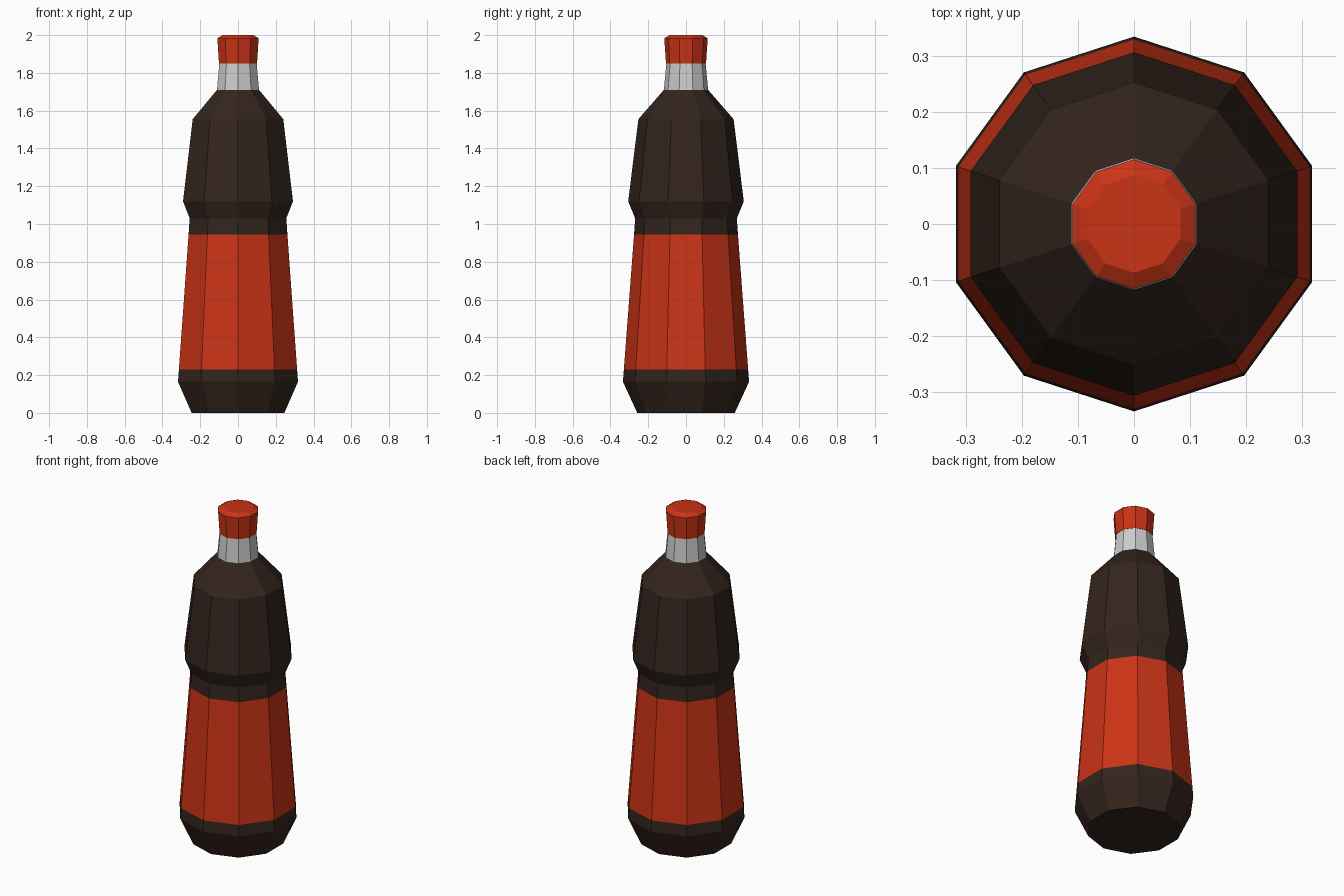
import bpy, bmesh
from math import sin, cos, pi

if "Cube" in bpy.data.objects:
    bpy.data.objects.remove(bpy.data.objects["Cube"])

SIDES = 10


def material(name, colour):
    mat = bpy.data.materials.new(name)
    mat.diffuse_color = (*colour, 1)
    mat.use_nodes = True
    mat.node_tree.nodes["Principled BSDF"].inputs["Base Color"].default_value = mat.diffuse_color
    return mat


def lathe(name, profile, mat=None, cap_bottom=False, cap_top=False):
    """Turn a (radius, height) profile into a flat-faced ten-sided band."""
    bm = bmesh.new()
    rings = []
    for r, z in profile:
        angles = [pi / 2 + 2 * pi * i / SIDES for i in range(SIDES)]
        rings.append([bm.verts.new((r * cos(a), r * sin(a), z)) for a in angles])
    for low, high in zip(rings, rings[1:]):
        for i in range(SIDES):
            j = (i + 1) % SIDES
            bm.faces.new((low[i], low[j], high[j], high[i]))
    if cap_bottom:
        bm.faces.new(rings[0][::-1])
    if cap_top:
        bm.faces.new(rings[-1])
    mesh = bpy.data.meshes.new(name)
    bm.to_mesh(mesh)
    bm.free()
    if mat:
        mesh.materials.append(mat)
    obj = bpy.data.objects.new(name, mesh)
    bpy.context.collection.objects.link(obj)
    return obj


dark = material("dark_drink", (0.033, 0.018, 0.012))
red = material("red_plastic", (0.59, 0.033, 0.008))

# Bottle body: foot, wrapped label, then waist and shoulder
lathe("base", [(0.258, 0), (0.334, 0.165), (0.329, 0.23)], dark, cap_bottom=True)
lathe("label", [(0.329, 0.23), (0.275, 0.945)], red)
lathe("upper_body", [(0.275, 0.945), (0.269, 1.03), (0.306, 1.12),
                     (0.252, 1.555), (0.117, 1.71)], dark)

# Clear neck and screw cap
lathe("neck", [(0.117, 1.71), (0.104, 1.85)])
lathe("cap", [(0.106, 1.85), (0.115, 1.983), (0.087, 2.0)], red,
      cap_bottom=True, cap_top=True)
